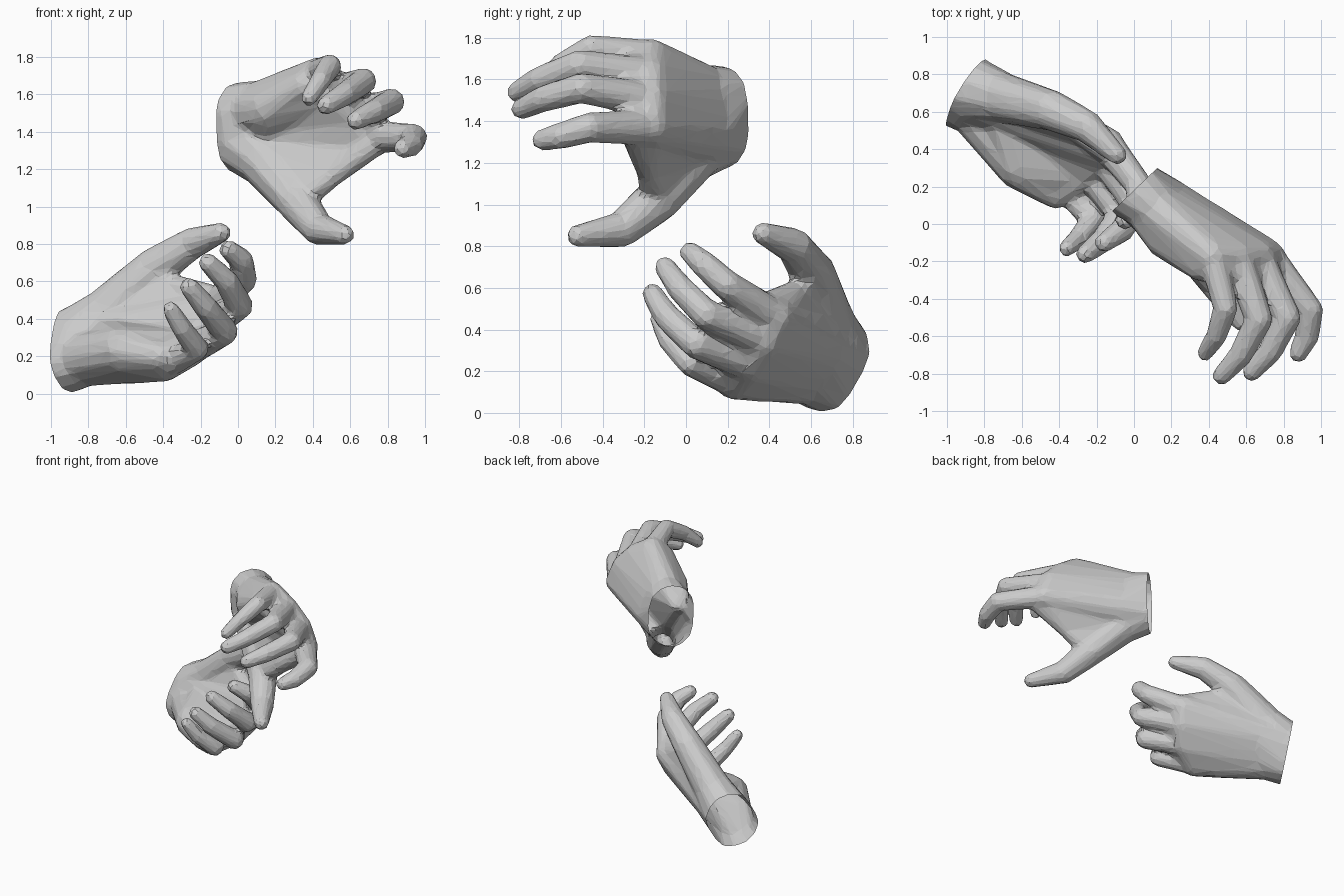
import bpy, bmesh
from mathutils import Vector

if "Cube" in bpy.data.objects:
    bpy.data.objects.remove(bpy.data.objects["Cube"])

# unit ball sample used by every hull
_b = bmesh.new()
bmesh.ops.create_icosphere(_b, subdivisions=2, radius=1)
BALL = [v.co.copy() for v in _b.verts]
_b.free()


def hull(bm, *balls):
    """Add the convex hull of several (position, radius) balls."""
    t = bmesh.new()
    for p, r in balls:
        for c in BALL:
            t.verts.new(Vector(p) + c * r)
    bmesh.ops.convex_hull(t, input=t.verts[:])
    bmesh.ops.delete(t, geom=[v for v in t.verts if not v.link_faces], context='VERTS')
    bmesh.ops.recalc_face_normals(t, faces=t.faces[:])
    m = bpy.data.meshes.new("tmp")
    t.to_mesh(m)
    t.free()
    bm.from_mesh(m)
    bpy.data.meshes.remove(m)


def chain(bm, pts, radii):
    for i in range(len(pts) - 1):
        hull(bm, (pts[i], radii[i]), (pts[i + 1], radii[i + 1]))


def build_hand(name, wrist_a, wrist_b, wrist_r, cut_co, cut_no, fingers, heel, pad, thumb, web):
    bm = bmesh.new()
    no = Vector(cut_no).normalized()
    wa, wb = Vector(wrist_a), Vector(wrist_b)
    fingers = [[Vector(p) for p in f] for f in fingers]
    kr = [0.096, 0.10, 0.095, 0.088]           # knuckle radii
    wr = [0.152, 0.145, 0.135, 0.122]          # waist radii
    starts = [wa.lerp(wb, i / 3) for i in range(4)]
    waist = [s.lerp(f[0], 0.25) for s, f in zip(starts, fingers)]
    roots = [f[0].lerp(f[1], 0.28) for f in fingers]

    # forearm stub running past the cut
    hull(bm, *[(p + no * d, wrist_r) for p in (wa, wb) for d in (0, 0.25)])

    # palm: wrist to waist to knuckles, then skin between finger roots
    hull(bm, *[(p, wrist_r) for p in (wa, wb)], *zip(waist, wr))
    to_pad = Vector(pad) - fingers[3][0]
    pads = [f[0] + to_pad * k for f, k in zip(fingers, (0.3, 0.4, 0.6, 1.0))]
    for i in range(3):
        j = i + 1
        hull(bm, (waist[i], wr[i]), (waist[j], wr[j]), (pads[i], 0.08), (pads[j], 0.08),
             (fingers[i][0], kr[i]), (fingers[j][0], kr[j]))
        hull(bm, (fingers[i][0], 0.075), (fingers[j][0], 0.075),
             (roots[i], 0.06), (roots[j], 0.06))
    # heel of the palm
    hull(bm, (wb, wrist_r * 0.8), (waist[3], wr[3]), heel,
         (fingers[3][0], kr[3]), (pads[3], 0.08))
    hull(bm, (waist[1], wr[1]), heel, (pads[3], 0.07), (pads[2], 0.07))

    # fingers
    fr = [[0.09, 0.074, 0.066, 0.053]] * 3 + [[0.08, 0.066, 0.057, 0.046]]
    for f, r in zip(fingers, fr):
        chain(bm, f, r)
    hull(bm, (pads[3], 0.075), (roots[3], 0.065))

    # thumb with its fleshy base and web
    chain(bm, thumb, [0.14, 0.112, 0.088, 0.055])
    hull(bm, (wa, wrist_r), (thumb[0], 0.14))
    hull(bm, (thumb[0], 0.12), (thumb[1], 0.085), web)
    hull(bm, (thumb[0], 0.12), web, (fingers[0][0], 0.08))
    hull(bm, web, (fingers[0][0], 0.08), (roots[0], 0.07))

    me = bpy.data.meshes.new(name)
    bm.to_mesh(me)
    bm.free()
    ob = bpy.data.objects.new(name, me)
    bpy.context.collection.objects.link(ob)

    # fuse into one skin, soften, reduce to facets
    m = ob.modifiers.new("fuse", 'REMESH')
    m.mode = 'VOXEL'
    m.voxel_size = 0.014
    m = ob.modifiers.new("soften", 'SMOOTH')
    m.factor = 0.5
    m.iterations = 10
    m = ob.modifiers.new("facets", 'DECIMATE')
    m.ratio = 0.045
    dg = bpy.context.evaluated_depsgraph_get()
    baked = bpy.data.meshes.new_from_object(ob.evaluated_get(dg))
    ob.modifiers.clear()
    ob.data = baked

    # open wrist end
    bm = bmesh.new()
    bm.from_mesh(baked)
    bmesh.ops.bisect_plane(bm, geom=bm.verts[:] + bm.edges[:] + bm.faces[:],
                           plane_co=cut_co, plane_no=no, clear_outer=True)
    for f in bm.faces:
        f.smooth = False
    bm.to_mesh(baked)
    bm.free()
    return ob


# upper hand: thumb down, fingers reaching forward
build_hand(
    "upper_hand",
    (0.02, 0.17, 1.34), (0.01, 0.17, 1.50), 0.165,
    (0.01, 0.19, 1.43), (-0.69, 0.72, 0.0),
    [[(0.72, -0.18, 1.37), (0.94, -0.46, 1.37), (0.925, -0.60, 1.33), (0.88, -0.69, 1.31)],
     [(0.66, -0.18, 1.50), (0.82, -0.50, 1.56), (0.73, -0.68, 1.51), (0.63, -0.79, 1.46)],
     [(0.55, -0.18, 1.62), (0.67, -0.51, 1.67), (0.57, -0.70, 1.60), (0.47, -0.81, 1.54)],
     [(0.42, -0.17, 1.71), (0.49, -0.45, 1.75), (0.44, -0.60, 1.67), (0.38, -0.69, 1.58)]],
    ((0.17, -0.06, 1.52), 0.125), (0.36, -0.23, 1.65),
    [(0.13, 0.04, 1.25), (0.31, -0.13, 1.03), (0.43, -0.31, 0.88), (0.57, -0.52, 0.85)],
    ((0.50, -0.18, 1.16), 0.06))

# lower hand: thumb up, fingers curled forward
build_hand(
    "lower_hand",
    (-0.87, 0.72, 0.29), (-0.91, 0.67, 0.175), 0.178,
    (-0.90, 0.70, 0.23), (-0.83, 0.55, -0.17),
    [[(-0.14, 0.42, 0.46), (0.03, 0.20, 0.61), (0.02, 0.09, 0.71), (-0.05, 0.02, 0.77)],
     [(-0.17, 0.37, 0.35), (0.01, 0.10, 0.47), (-0.06, -0.03, 0.60), (-0.16, -0.10, 0.70)],
     [(-0.25, 0.30, 0.24), (-0.07, 0.05, 0.33), (-0.17, -0.09, 0.46), (-0.26, -0.16, 0.57)],
     [(-0.39, 0.23, 0.15), (-0.22, 0.02, 0.24), (-0.30, -0.08, 0.35), (-0.36, -0.13, 0.45)]],
    ((-0.61, 0.31, 0.23), 0.13), (-0.42, 0.16, 0.20),
    [(-0.72, 0.68, 0.42), (-0.45, 0.61, 0.67), (-0.25, 0.52, 0.80), (-0.09, 0.37, 0.86)],
    ((-0.35, 0.53, 0.58), 0.06))
